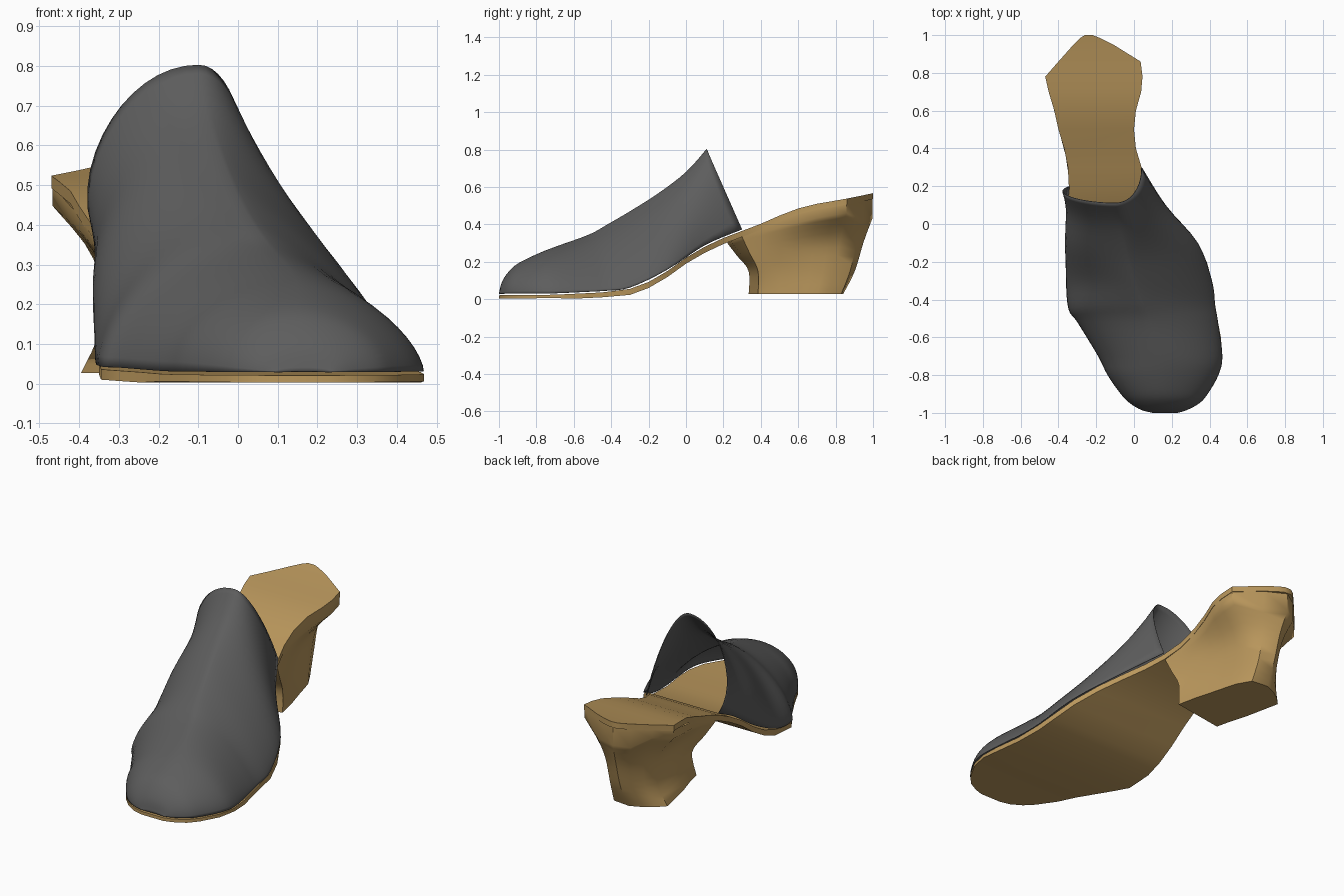
import bpy, bmesh, math
from mathutils import Vector

if "Cube" in bpy.data.objects:
    bpy.data.objects.remove(bpy.data.objects["Cube"])


def material(name, rgb):
    m = bpy.data.materials.new(name)
    m.diffuse_color = (*rgb, 1)
    m.use_nodes = True
    m.node_tree.nodes["Principled BSDF"].inputs["Base Color"].default_value = m.diffuse_color
    return m


tan = material("tan leather", (0.49, 0.31, 0.108))
grey = material("charcoal leather", (0.11, 0.11, 0.11))


def catmull(a, b, c, d, t):
    return 0.5 * (2 * b + (c - a) * t + (2 * a - 5 * b + 4 * c - d) * t * t
                  + (3 * b - a - 3 * c + d) * t ** 3)


def lerp(a, b, t):
    return a + (b - a) * t


def refine(rings, steps):
    """Smoothly insert extra rings between the given ones."""
    out = []
    n = len(rings)
    for i in range(n - 1):
        four = [rings[min(max(i + k, 0), n - 1)] for k in (-1, 0, 1, 2)]
        for s in range(steps):
            out.append([catmull(*p, s / steps) for p in zip(*four)])
    return out + [rings[-1]]


def loft(name, rings, mat, closed, caps, angle):
    bm = bmesh.new()
    vs = [[bm.verts.new(p) for p in r] for r in rings]
    n = len(rings[0])
    for a, b in zip(vs, vs[1:]):
        for j in range(n if closed else n - 1):
            k = (j + 1) % n
            bm.faces.new((a[j], a[k], b[k], b[j]))
    for c in caps:
        bm.faces.new(vs[c])
    bmesh.ops.recalc_face_normals(bm, faces=bm.faces)
    me = bpy.data.meshes.new(name)
    bm.to_mesh(me)
    bm.free()
    me.materials.append(mat)
    ob = bpy.data.objects.new(name, me)
    bpy.context.collection.objects.link(ob)
    bpy.ops.object.select_all(action='DESELECT')
    ob.select_set(True)
    bpy.context.view_layer.objects.active = ob
    bpy.ops.object.shade_smooth_by_angle(angle=math.radians(angle))
    return ob


# height of the footbed along the shoe
BED = [(-1, .021), (-.7, .024), (-.45, .036), (-.3, .055), (-.2, .092), (-.1, .15),
       (0, .222), (.1, .28), (.2, .327), (.3, .365), (.4, .403), (.5, .447),
       (.6, .485), (.7, .51), (.8, .527), (.9, .545), (1, .567)]


def bed(y):
    y = min(max(y, -1), 1)
    for (y0, z0), (y1, z1) in zip(BED, BED[1:]):
        if y <= y1:
            return lerp(z0, z1, (y - y0) / (y1 - y0))


# sole: y, left edge, right edge
OUTLINE = [(-1, .1, .23), (-.985, .04, .28), (-.95, -.02, .345), (-.9, -.07, .39),
           (-.8, -.14, .447), (-.7, -.19, .468), (-.6, -.245, .46), (-.52, -.3, .445),
           (-.45, -.345, .432), (-.3, -.35, .413), (-.2, -.35, .385), (-.1, -.35, .335),
           (0, -.35, .25), (.1, -.348, .165), (.2, -.345, .09), (.3, -.35, .04),
           (.4, -.37, .01), (.5, -.4, 0), (.6, -.422, .01), (.7, -.452, .038),
           (.78, -.47, .045), (.86, -.4, .035), (.95, -.32, -.11), (.985, -.285, -.18),
           (1, -.26, -.22)]
rings = []
for y, l, r in OUTLINE:
    z = bed(y)
    thick = .018 if y < -.6 else .026 if y < -.35 else .032
    rings.append([Vector(p) for p in ((l, y, z), (r, y, z), (r, y, z - thick), (l, y, z - thick))])
loft("sole", rings, tan, True, (0, -1), 40)

# heel: matching points of the top outline and the bottom tip (x, y, x, y)
HEEL = [(-.342, .22, -.30, .335), (-.15, .24, -.145, .36), (.035, .30, .01, .385),
        (.01, .4, 0, .43), (0, .5, -.015, .5), (.01, .6, -.035, .57),
        (.038, .7, -.055, .64), (.045, .78, -.07, .7), (.035, .86, -.085, .75),
        (-.11, .95, -.13, .83), (-.24, .998, -.23, .84), (-.32, .95, -.30, .81),
        (-.395, .865, -.35, .775), (-.469, .78, -.395, .73), (-.4, .5, -.35, .52),
        (-.363, .36, -.32, .42)]
rings = [[] for _ in range(5)]
for tx, ty, bx, by in HEEL:
    back = min(max((ty - .3) / .3, 0), 1)          # 0 at the breast, 1 at the back
    z0 = bed(ty) - .026
    z1 = z0 - lerp(.01, .05, back) - (.06 if ty > .93 else 0)
    pull = .76 if bx < -.25 else lerp(1, .85, back)
    waist = -.19 + (bx + .19) * pull
    tx, ty = -.2 + (tx + .2) * .992, .6 + (ty - .6) * .995   # sit just inside the sole
    z2 = lerp(z1, .15, .45)
    rings[0].append(Vector((tx, ty, z0)))
    rings[1].append(Vector((tx, ty, z1)))
    rings[2].append(Vector((lerp(tx, waist, lerp(.45, .85, back)),
                            lerp(ty, by, lerp(.45, .3, back)), z2)))
    rings[3].append(Vector((waist, lerp(ty, by, lerp(1, .6, back)), .15)))
    rings[4].append(Vector((bx, by, .027)))
loft("heel", rings[:1] + refine(rings[1:], 4), tan, True, (-1,), 45)

# upper: ridge y, x, z / left y, x / right y, x / left and right curve powers
UPPER = [(-1, .17, .0305, -1, .1, -1, .23, 1, 1),
         (-.985, .165, .09, -.985, .04, -.985, .28, 1, 1),
         (-.95, .16, .145, -.95, -.02, -.95, .345, 1, 1.05),
         (-.9, .155, .19, -.9, -.07, -.9, .39, 1, 1.1),
         (-.8, .15, .24, -.8, -.14, -.8, .447, 1, 1.2),
         (-.7, .135, .28, -.7, -.19, -.7, .468, 1.05, 1.3),
         (-.52, .08, .345, -.52, -.3, -.52, .445, 1.15, 1.5),
         (-.42, .04, .40, -.45, -.347, -.43, .43, 1.2, 1.6),
         (-.3, 0, .47, -.3, -.36, -.3, .413, 1.2, 1.6),
         (-.15, -.04, .565, -.1, -.388, -.1, .338, 1.1, 1.6),
         (0, -.08, .68, .08, -.375, .1, .168, 1.05, 1.25),
         (.11, -.1, .803, .2, -.41, .3, .042, 1, .95)]
PINCH = {9: .03, 10: .02, 11: .065}                # left edge tucks in toward the sole
rings = []
N = 28
for i, (ya, xa, za, yl, xl, yr, xr, el, er) in enumerate(UPPER):
    ring = []
    for j in range(N + 1):
        a = math.pi * j / N
        c, s = abs(math.cos(a)), max(math.sin(a), 0)
        left = j <= N / 2
        ye, xe, e = (yl, xl, el) if left else (yr, xr, er)
        zb = bed(ye) + .008
        h = s ** e
        x = xa + (xe - xa) * c ** e + (PINCH.get(i, 0) * (1 - h) ** 4 if left else 0)
        ring.append(Vector((x, lerp(ye, ya, h), lerp(zb, za, h))))
    rings.append(ring)
upper = loft("upper", refine(rings, 4), grey, False, (), 50)
# make sure the shell faces outward, then thicken it inward
me = upper.data
mid = min(me.polygons, key=lambda p: (p.center - Vector((.05, -.4, .41))).length)
if mid.normal.z < 0:
    me.flip_normals()
shell = upper.modifiers.new("thickness", 'SOLIDIFY')
shell.thickness = .004
shell.offset = -1
